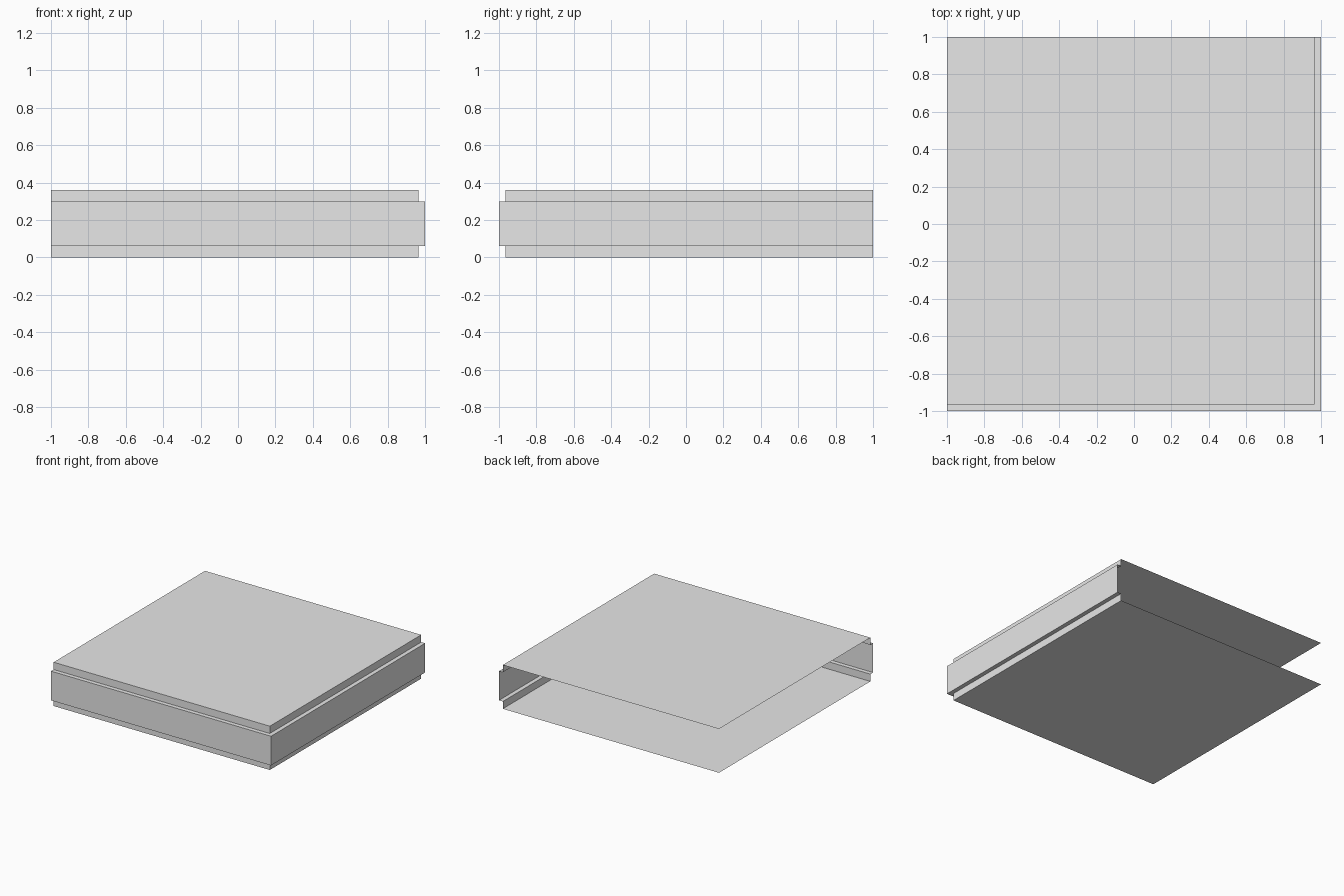
import bpy
import bmesh

cube = bpy.data.objects.get("Cube")
if cube:
    bpy.data.objects.remove(cube, do_unlink=True)

grey = bpy.data.materials.new("light_grey")
grey.use_nodes = True
colour = (0.8, 0.8, 0.8, 1)
grey.diffuse_color = colour
grey.node_tree.nodes["Principled BSDF"].inputs["Base Color"].default_value = colour


def make_object(name, bm):
    bmesh.ops.recalc_face_normals(bm, faces=bm.faces)
    mesh = bpy.data.meshes.new(name)
    bm.to_mesh(mesh)
    bm.free()
    mesh.materials.append(grey)
    obj = bpy.data.objects.new(name, mesh)
    bpy.context.collection.objects.link(obj)


# Stepped edge profile: distance outwards and height
outer, inner = 1.0, 0.965
profile = [(inner, 0), (inner, 0.06), (outer, 0.06),
           (outer, 0.3), (inner, 0.3), (inner, 0.36)]

# One open shell: the profile runs along the front and left sides, with flat sheets above and below
bm = bmesh.new()
rows = [[bm.verts.new(p) for p in ((-1, -d, z), (d, -d, z), (d, 1, z))]
        for d, z in profile]
for low, high in zip(rows, rows[1:]):
    for i in range(2):
        bm.faces.new((low[i], low[i + 1], high[i + 1], high[i]))
for row in (rows[0], rows[-1]):
    bm.faces.new(row + [bm.verts.new((-1, 1, row[0].co.z))])
make_object("stepped_corner_slab", bm)
